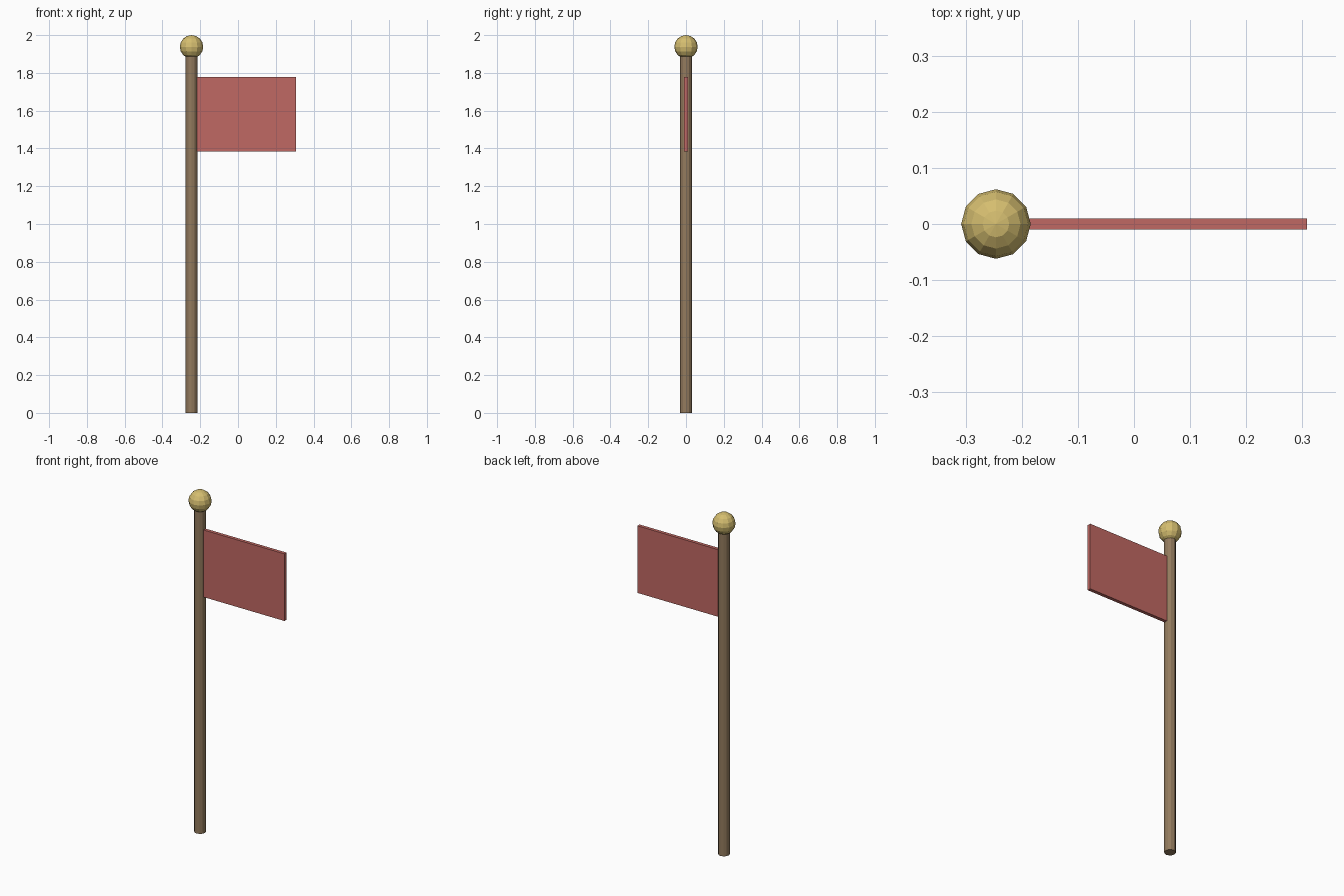
import bpy

if "Cube" in bpy.data.objects:
    bpy.data.objects.remove(bpy.data.objects["Cube"])

POLE_X = -0.246
BALL_R = 0.062
BALL_Z = 2.0 - BALL_R


def material(name, rgb):
    m = bpy.data.materials.new(name)
    m.diffuse_color = (*rgb, 1.0)
    m.use_nodes = True
    m.node_tree.nodes["Principled BSDF"].inputs["Base Color"].default_value = m.diffuse_color
    return m


def finish(name, mat):
    ob = bpy.context.object
    ob.name = name
    ob.data.materials.append(mat)
    return ob


wood = material("brown wood", (0.29, 0.195, 0.11))
gold = material("pale gold", (0.66, 0.51, 0.16))
red = material("faded red", (0.53, 0.14, 0.125))

# Pole, running up into the ball
bpy.ops.mesh.primitive_cylinder_add(vertices=12, radius=0.031, depth=BALL_Z,
                                    location=(POLE_X, 0, BALL_Z / 2))
finish("pole", wood)

# Faceted ball on top
bpy.ops.mesh.primitive_uv_sphere_add(segments=12, ring_count=8, radius=BALL_R,
                                     location=(POLE_X, 0, BALL_Z))
finish("finial_ball", gold)

# Flat flag panel, its inner edge set into the pole
x0, x1, z0, z1 = -0.235, 0.308, 1.385, 1.778
bpy.ops.mesh.primitive_cube_add(size=1, location=((x0 + x1) / 2, 0, (z0 + z1) / 2))
flag = finish("flag", red)
flag.scale = (x1 - x0, 0.02, z1 - z0)
